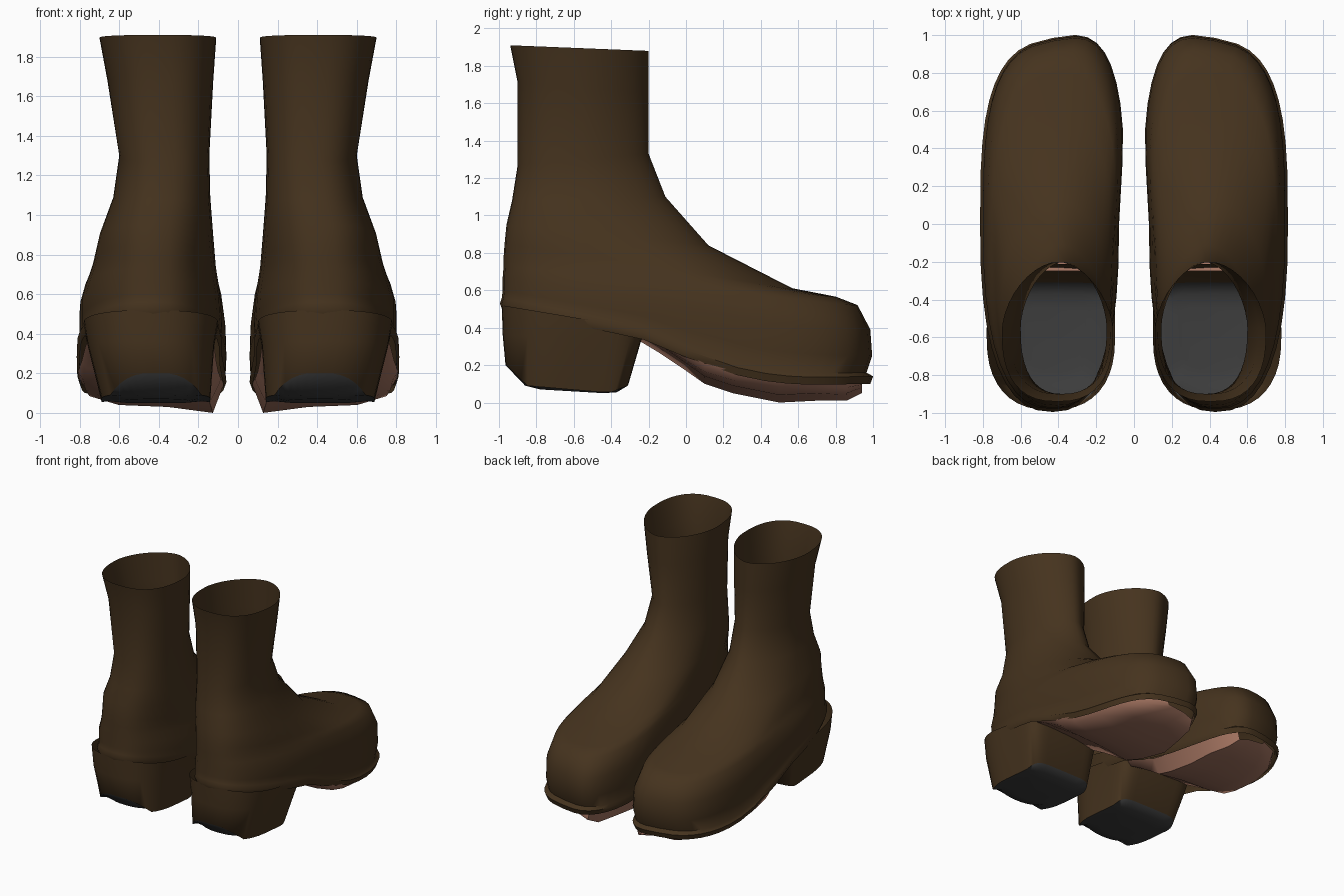
import bpy
import math

if "Cube" in bpy.data.objects:
    bpy.data.objects.remove(bpy.data.objects["Cube"], do_unlink=True)

SEGMENTS = 40


def make_material(name, color):
    mat = bpy.data.materials.new(name)
    mat.use_nodes = True
    mat.diffuse_color = color
    mat.node_tree.nodes["Principled BSDF"].inputs["Base Color"].default_value = color
    return mat


leather = make_material("brown leather", (0.060, 0.033, 0.013, 1))
rubber = make_material("black rubber", (0.045, 0.045, 0.045, 1))
tan = make_material("tan sole", (0.36, 0.17, 0.115, 1))


def clamp(value):
    return max(0.0, min(1.0, value))


def power(value, exponent):
    return math.copysign(abs(value) ** exponent, value)


def ring(back, front, inner, outer, n_back=2.4, n_front=2.4, foot=0.0, sag=0.0):
    """Tilted egg-shaped loop; foot adds a slanted toe and a pinched inner side."""
    (yb, zb), (yf, zf) = back, front
    xc, rx = (inner + outer) / 2, (outer - inner) / 2
    yc, ry = (yb + yf) / 2, (yf - yb) / 2
    points = []
    for j in range(SEGMENTS):
        angle = 2 * math.pi * j / SEGMENTS
        c, s = math.cos(angle), math.sin(angle)
        exponent = 2 / (n_front if c > 0 else n_back)
        x = rx * power(s, exponent)
        v = power(c, exponent)
        f = (v + 1) / 2
        z = zb + (zf - zb) * f - sag * math.sin(math.pi * clamp((f - 0.38) / 0.62))
        y = yc + ry * v - 0.2 * foot * x * max(0, v)
        if x < 0:
            x *= 1 - 0.09 * foot * clamp(1 - 2 * v)
        points.append((xc + x, y, z))
    return points


def skin(name, rows, materials, closed=True, cap=False, black_from=None):
    """Join rows of points with quads and mirror the part to the other boot."""
    width = len(rows[0])
    verts = [p for row in rows for p in row]
    faces = []
    for i in range(len(rows) - 1):
        for j in range(width if closed else width - 1):
            k = (j + 1) % width
            faces.append((i * width + j, i * width + k,
                          (i + 1) * width + k, (i + 1) * width + j))
    if cap:
        faces.append(tuple(range((len(rows) - 1) * width, len(rows) * width)))
    mesh = bpy.data.meshes.new(name)
    mesh.from_pydata(verts, [], faces)
    for mat in materials:
        mesh.materials.append(mat)
    for poly in mesh.polygons:
        poly.use_smooth = True
        if black_from is not None and poly.index >= black_from * width:
            poly.material_index = 1
    mesh.set_sharp_from_angle(angle=math.radians(60))
    obj = bpy.data.objects.new(name, mesh)
    bpy.context.collection.objects.link(obj)
    mirror = obj.modifiers.new("other boot", "MIRROR")
    mirror.use_mirror_merge = False
    return obj


# Upper: back y, back z, front y, front z, inner x, outer x; ends in the welt lip
upper = [
    (-.94, 1.91, -.20, 1.88, .11, .70),
    (-.90, 1.71, -.20, 1.65, .125, .66),
    (-.90, 1.27, -.20, 1.33, .145, .60),
    (-.93, 1.08, -.11, 1.10, .14, .63),
    (-.96, .95, .12, .84, .12, .70),
    (-.97, .85, .57, .61, .10, .735),
    (-.975, .78, .80, .565, .085, .755),
    (-.975, .73, .91, .52, .07, .775),
    (-.98, .67, .97, .39, .05, .80),
    (-.98, .60, .98, .25, .045, .80),
    (-.985, .56, .95, .16, .05, .80),
    (-.995, .53, .985, .14, .045, .815),
    (-.98, .49, .97, .10, .06, .80),
]
rows = []
for i, (yb, zb, yf, zf, inner, outer) in enumerate(upper):
    foot = clamp((i - 3) / 5)
    rows.append(ring((yb, zb), (yf, zf), inner, outer, n_back=2.5,
                     n_front=1.75 + 1.4 * foot, foot=foot,
                     sag=0.09 * clamp((i - 7) / 3)))
skin("boot_upper", rows, [leather])

# Hollow heel block with a flat front and a black tread that curls up at the back
heel = [
    ring((-.985, .52), (-.21, .39), .10, .78, n_front=5),
    ring((-.98, .36), (-.24, .33), .12, .76, n_front=6),
    ring((-.965, .20), (-.31, .10), .14, .69, n_front=7),
    ring((-.86, .09), (-.37, .055), .18, .65, n_front=7),
    ring((-.78, .07), (-.44, .05), .25, .58, n_front=7),
]
# The lower rim rises gently backwards, then steeply at the very back
heel[2] = [(x, y, .055 + .035 * clamp((-.45 - y) / .4) + .11 * clamp((-.85 - y) / .11)
            + .04 * clamp((y + .4) / .1)) for x, y, z in heel[2]]
skin("heel", heel, [leather, rubber], cap=True, black_from=2)

# Sole: y, inner x, outer x, edge z, bottom z
stations = [
    (-.25, .13, .74, .39, .35),
    (-.15, .12, .77, .34, .29),
    (0, .11, .79, .26, .19),
    (.1, .10, .81, .21, .12),
    (.25, .085, .80, .17, .07),
    (.5, .07, .78, .15, .02),
    (.7, .10, .73, .14, .03),
    (.86, .15, .62, .13, .03),
    (.94, .21, .46, .12, .07),
]
rows = []
for y, inner, outer, edge, bottom in stations:
    span = outer - inner
    rows.append([(outer, y, edge),
                 (outer - span * .04, y, edge * .5 + bottom * .5),
                 (outer - span * .25, y, bottom + .02),
                 (inner + span * .4, y, bottom + .01),
                 (inner + span * .08, y, bottom - .02),
                 (inner, y, edge)])
skin("sole", rows, [tan], closed=False)
